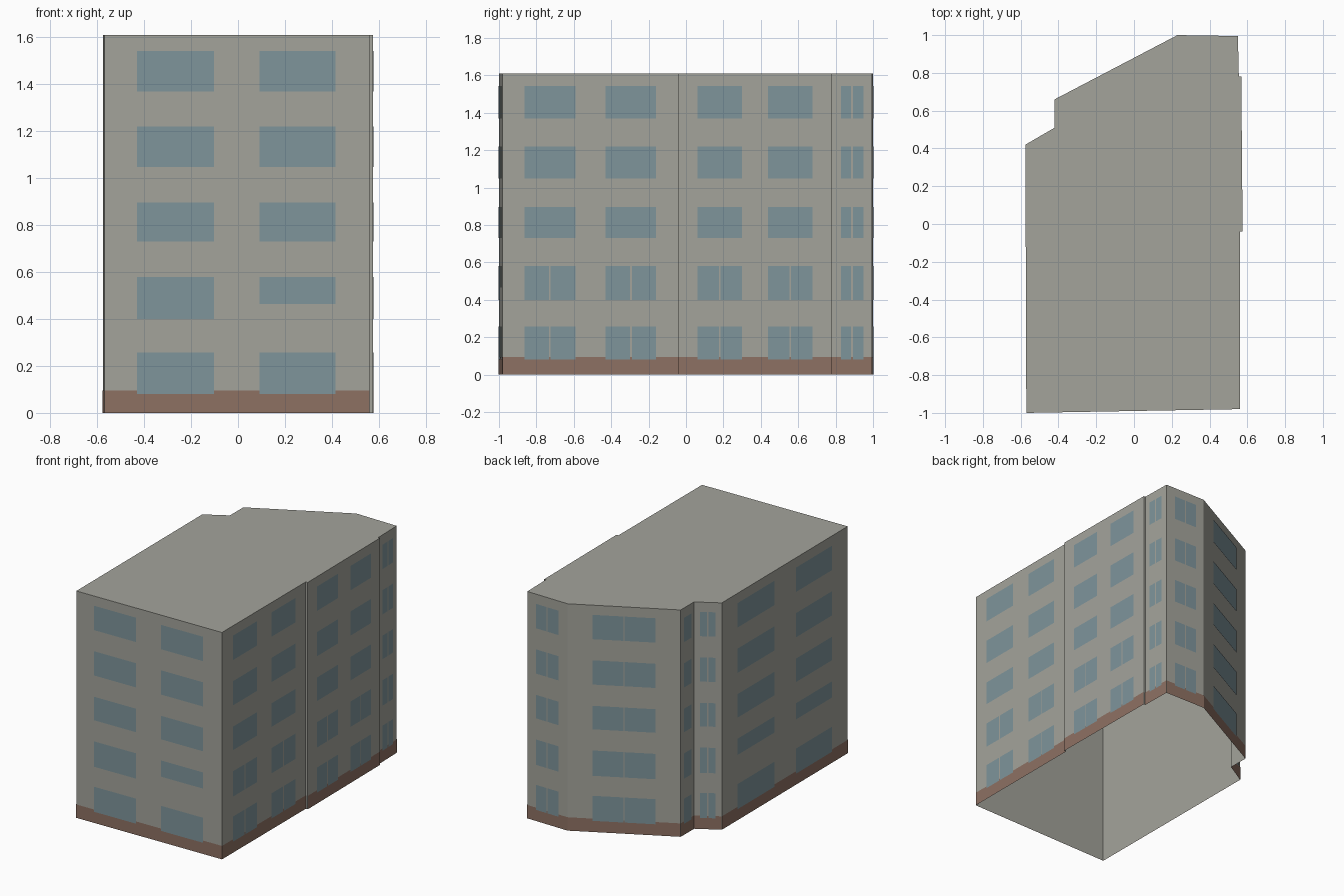
import bpy, bmesh
from mathutils import Vector

if "Cube" in bpy.data.objects:
    bpy.data.objects.remove(bpy.data.objects["Cube"])

HEIGHT = 1.61
SKIN = 0.002  # offset of painted plates from the wall


def material(name, colour):
    mat = bpy.data.materials.new(name)
    mat.use_nodes = True
    mat.diffuse_color = (*colour, 1)
    mat.node_tree.nodes["Principled BSDF"].inputs["Base Color"].default_value = (*colour, 1)
    return mat


wall_grey = material("wall_grey", (0.37, 0.37, 0.33))
glass_blue = material("glass_blue", (0.21, 0.30, 0.33))
plinth_brown = material("plinth_brown", (0.27, 0.165, 0.125))


def mesh_object(name, bm, mat):
    mesh = bpy.data.meshes.new(name)
    bm.to_mesh(mesh)
    bm.free()
    mesh.materials.append(mat)
    obj = bpy.data.objects.new(name, mesh)
    bpy.context.collection.objects.link(obj)


def plate(bm, a, b, f0, f1, z0, z1, lift):
    """Vertical quad between two fractions of the wall line a-b."""
    a, b = Vector(a), Vector(b)
    d = (b - a).normalized()
    out = Vector((d.y, -d.x)) * lift
    p, q = a.lerp(b, f0) + out, a.lerp(b, f1) + out
    bm.faces.new([bm.verts.new((v.x, v.y, z))
                  for v, z in ((p, z0), (q, z0), (q, z1), (p, z1))])


# Floor plan, anticlockwise from the front corner
plan = [(-.57, -1), (.56, -.98), (.56, -.04), (.575, -.04), (.568, .78),
        (.555, .78), (.55, .995), (.23, 1), (-.42, .66), (-.42, .51), (-.575, .42)]
walls = list(zip(plan, plan[1:] + plan[:1]))

# Walls and flat roof, open underneath
bm = bmesh.new()
low = [bm.verts.new((x, y, 0)) for x, y in plan]
high = [bm.verts.new((x, y, HEIGHT)) for x, y in plan]
for i in range(len(plan)):
    j = (i + 1) % len(plan)
    bm.faces.new((low[i], low[j], high[j], high[i]))
bm.faces.new(high)
mesh_object("building_walls", bm, wall_grey)

# Brown plinth around every wall except the two small steps
bm = bmesh.new()
for i, (a, b) in enumerate(walls):
    if i not in (2, 4):
        plate(bm, a, b, 0, 1, 0, 0.095, SKIN)
mesh_object("plinth", bm, plinth_brown)

# Windows: columns per wall, rows that are split in two, and the split width
rows = [(.08, .258), (.4, .58), (.73, .897), (1.048, 1.22), (1.37, 1.543)]
pair = [(.123, .413), (.585, .873)]
single = [(.22, .78)]
every = range(5)
facades = {
    "front_windows": (0, pair, (), 0),
    "right_front_windows": (1, pair, (0, 1), .01),
    "right_middle_windows": (3, pair, (0, 1), .01),
    "right_rear_windows": (5, single, every, .06),
    "back_windows": (6, single, every, .02),
    "slanted_windows": (7, single, every, .008),
    "notch_side_windows": (8, single, (), 0),
    "notch_back_windows": (9, single, every, .06),
    "left_windows": (10, pair, (), 0),
}
for name, (wall, columns, split_rows, gap) in facades.items():
    bm = bmesh.new()
    for c, (f0, f1) in enumerate(columns):
        for r, (z0, z1) in enumerate(rows):
            # Shorter stairwell windows on the second floor
            if r == 1 and (wall == 10 or (wall == 0 and c == 1)):
                z0 = .465
            mid = (f0 + f1) / 2
            if r in split_rows:
                spans = [(f0, mid - gap / 2), (mid + gap / 2, f1)]
            else:
                spans = [(f0, f1)]
            for s0, s1 in spans:
                plate(bm, *walls[wall], s0, s1, z0, z1, SKIN * 2)
    mesh_object(name, bm, glass_blue)
